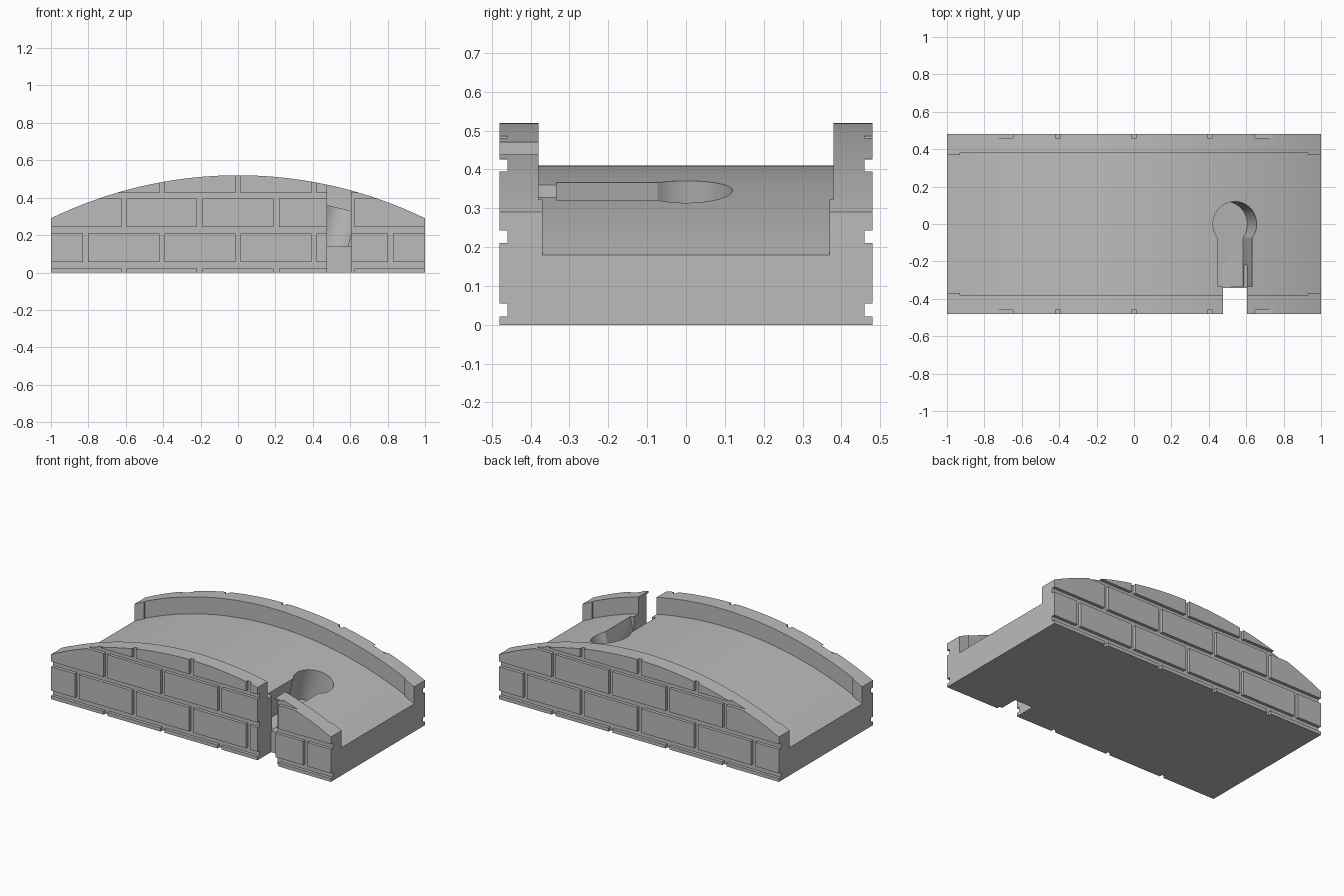
import bpy, bmesh, math
from mathutils import Vector

cube = bpy.data.objects.get("Cube")
if cube:
    bpy.data.objects.remove(cube, do_unlink=True)

stone = bpy.data.materials.new("grey_stone")
stone.use_nodes = True
stone.diffuse_color = (0.5, 0.5, 0.5, 1)
stone.node_tree.nodes["Principled BSDF"].inputs["Base Color"].default_value = (0.5, 0.5, 0.5, 1)

RISE = 0.23
RADIUS = (1 + RISE ** 2) / (2 * RISE)
WALL_TOP, DECK_TOP = 0.52, 0.41
NOTCH = (0.476, 0.605)
JOINT = 0.014


def arch(x, crown):
    return crown - RADIUS + math.sqrt(RADIUS ** 2 - x * x)


def arch_x(z, crown):
    """Half width of the arch at height z."""
    d = z - crown + RADIUS
    return math.sqrt(max(0, RADIUS ** 2 - d * d))


def prism(bm, points, offset):
    """Extrude a closed outline by an offset vector."""
    a = [bm.verts.new(p) for p in points]
    b = [bm.verts.new(Vector(p) + Vector(offset)) for p in points]
    faces = [bm.faces.new(a), bm.faces.new(b[::-1])]
    for i in range(len(a)):
        j = (i + 1) % len(a)
        faces.append(bm.faces.new((a[i], b[i], b[j], a[j])))
    bmesh.ops.recalc_face_normals(bm, faces=faces)


def arched_block(bm, x0, x1, z0, z1, y0, y1, crown):
    """Block whose top is cut off by the arch."""
    half = arch_x(z0 + 0.002, crown) if arch(1, crown) < z0 else 1
    x0, x1 = max(x0, -half), min(x1, half)
    if x1 - x0 < 0.005:
        return
    xs = {x0, x1} | {i / 40 for i in range(-39, 40) if x0 < i / 40 < x1}
    if z1 < crown:
        xs |= {s * arch_x(z1, crown) for s in (-1, 1) if x0 < s * arch_x(z1, crown) < x1}
    top = [(x, y0, min(z1, arch(x, crown))) for x in sorted(xs, reverse=True)]
    prism(bm, [(x0, y0, z0), (x1, y0, z0)] + top, (0, y1 - y0, 0))


def finish(bm, name):
    mesh = bpy.data.meshes.new(name)
    bm.to_mesh(mesh)
    bm.free()
    ob = bpy.data.objects.new(name, mesh)
    bpy.context.collection.objects.link(ob)
    mesh.materials.append(stone)
    return ob


def smooth(ob):
    bpy.ops.object.select_all(action="DESELECT")
    ob.select_set(True)
    bpy.context.view_layer.objects.active = ob
    bpy.ops.object.shade_smooth_by_angle(angle=math.radians(25))


def cut(ob, cutter):
    mod = ob.modifiers.new("cut", "BOOLEAN")
    mod.operation, mod.solver, mod.object = "DIFFERENCE", "EXACT", cutter
    bpy.context.view_layer.objects.active = ob
    bpy.ops.object.modifier_apply(modifier=mod.name)
    bpy.data.objects.remove(cutter, do_unlink=True)


def box_cutter(x0, x1, y0, y1, z0, z1):
    bm = bmesh.new()
    prism(bm, [(x0, y0, z0), (x1, y0, z0), (x1, y1, z0), (x0, y1, z0)], (0, 0, z1 - z0))
    return finish(bm, "cutter")


def split(x0, x1, gap):
    """Remove the gap from a range."""
    if not gap or x1 <= gap[0] or x0 >= gap[1]:
        return [(x0, x1)]
    return [r for r in ((x0, gap[0]), (gap[1], x1)) if r[1] - r[0] > 0.001]


# Brick courses: bottom, top, joint positions
ODD = (-0.815, -0.407, 0, 0.407, 0.815)
EVEN = (-0.61, -0.204, 0.204, 0.61)
COURSES = ((0, 0.022, EVEN), (0.055, 0.21, ODD), (0.243, 0.395, EVEN), (0.425, 1, ODD))

# Parapet walls with raised bricks and thicker ends
for name, side, gap in (("front_wall", -1, NOTCH), ("back_wall", 1, None)):
    bm = bmesh.new()
    for x0, x1 in split(-1, 1, gap):
        arched_block(bm, x0, x1, 0, 1, side * 0.38, side * 0.46, WALL_TOP)
    for z0, z1, joints in COURSES:
        starts = [-1] + [j + JOINT for j in joints]
        ends = [j - JOINT for j in joints] + [1]
        for start, end in zip(starts, ends):
            for x0, x1 in split(start, end, gap):
                arched_block(bm, x0, x1, z0, z1, side * 0.46, side * 0.48, WALL_TOP)
    for x0, x1 in ((-1, -0.93), (0.93, 1)):
        arched_block(bm, x0, x1, 0.17, 1, side * 0.37, side * 0.38, WALL_TOP)
    smooth(finish(bm, name))

# Curved deck
bm = bmesh.new()
arched_block(bm, -1, 1, 0, 1, -0.38, 0.38, DECK_TOP)
deck = finish(bm, "deck")

# Keyhole recess, square to the deck slope
cx = 0.54
tilt = math.asin(cx / RADIUS)
along = Vector((math.cos(tilt), 0, -math.sin(tilt)))
up = Vector((math.sin(tilt), 0, math.cos(tilt)))
base = Vector((cx, 0, arch(cx, DECK_TOP))) - up * 0.215
r, half_slot = 0.12, 0.095
start = -math.acos(half_slot / r)
sweep = math.pi - 2 * start
outline = [(-half_slot, -0.333), (half_slot, -0.333)]
outline += [(r * math.cos(start + sweep * i / 40), r * math.sin(start + sweep * i / 40)) for i in range(41)]
bm = bmesh.new()
prism(bm, [base + along * u + Vector((0, v, 0)) for u, v in outline], up * 0.4)
cut(deck, finish(bm, "cutter"))

# Channel from the recess to the open notch in the front wall
cut(deck, box_cutter(*NOTCH, -0.5, -0.22, 0.138, 0.7))
cut(deck, box_cutter(*NOTCH, -0.5, -0.342, -0.1, 0.7))
smooth(deck)
